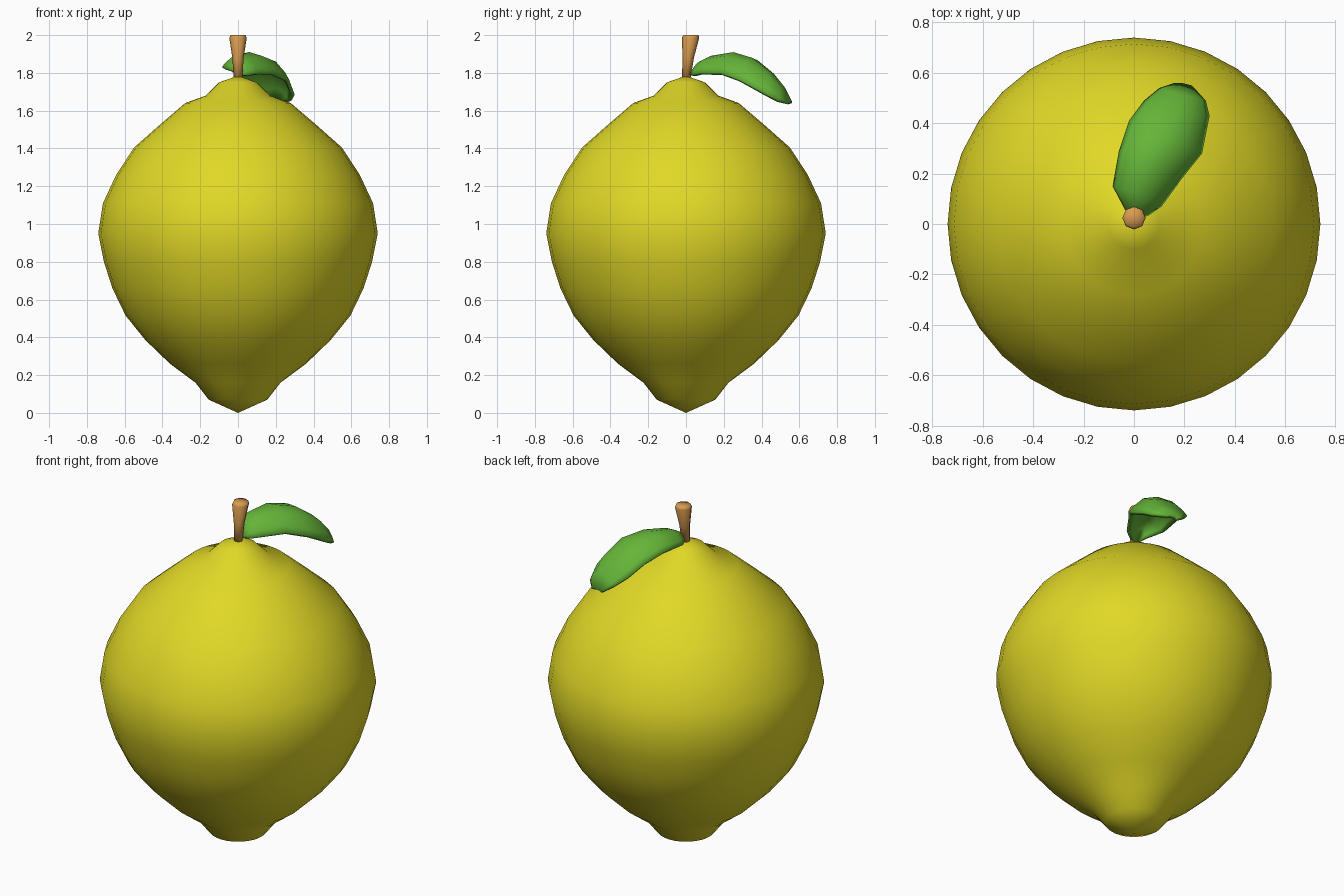
import bpy, math
from mathutils import Vector

if "Cube" in bpy.data.objects:
    bpy.data.objects.remove(bpy.data.objects["Cube"])


def material(name, rgb):
    m = bpy.data.materials.new(name)
    m.diffuse_color = (*rgb, 1)
    m.use_nodes = True
    m.node_tree.nodes["Principled BSDF"].inputs["Base Color"].default_value = m.diffuse_color
    return m


def make(name, verts, faces, mat):
    me = bpy.data.meshes.new(name)
    me.from_pydata(verts, [], faces)
    ob = bpy.data.objects.new(name, me)
    bpy.context.collection.objects.link(ob)
    me.materials.append(mat)
    me.shade_smooth()
    return ob


def loft(name, rings, bottom, top, mat):
    """Skin equal-length rings and close both ends with a centre point."""
    n, k = len(rings[0]), len(rings)
    verts = [v for r in rings for v in r] + [bottom, top]
    faces = [(i*n+j, i*n+(j+1) % n, (i+1)*n+(j+1) % n, (i+1)*n+j)
             for i in range(k-1) for j in range(n)]
    faces += [((j+1) % n, j, k*n) for j in range(n)]
    faces += [((k-1)*n+j, (k-1)*n+(j+1) % n, k*n+1) for j in range(n)]
    return make(name, verts, faces, mat)


def ring(r, z, n, cx=0, cy=0):
    return [(cx+r*math.cos(2*math.pi*j/n), cy+r*math.sin(2*math.pi*j/n), z) for j in range(n)]


yellow = material("lemon yellow", (0.75, 0.69, 0.02))
green = material("leaf green", (0.13, 0.46, 0.04))
brown = material("stem brown", (0.69, 0.33, 0.08))

# Fruit body: lathed profile (radius, height)
profile = [(.155, .07), (.225, .16), (.36, .26), (.49, .385), (.595, .515), (.665, .66),
           (.71, .80), (.74, .95), (.715, 1.11), (.645, 1.26), (.55, 1.405), (.42, 1.52),
           (.28, 1.64), (.17, 1.68), (.10, 1.75)]
loft("fruit", [ring(r, z, 32) for r, z in profile], (0, 0, 0), (0, 0, 1.785), yellow)

# Stem: flared and leaning slightly backwards
stem = loft("stem", [ring(.022, 1.76, 8), ring(.03, 1.88, 8, 0, .012),
                     ring(.046, 1.985, 8, 0, .024), ring(.04, 2.0, 8, 0, .026)],
            (0, 0, 1.76), (0, .026, 2.0), brown)

# Leaf: arched stations of left edge, ridge, right edge
stations = [((-.01, .03, 1.79), (0, .02, 1.80), (.02, .02, 1.79)),
            ((-.035, .055, 1.81), (.01, .08, 1.865), (.06, .035, 1.79)),
            ((-.085, .15, 1.83), (.01, .13, 1.89), (.11, .07, 1.80)),
            ((-.06, .29, 1.83), (.06, .25, 1.91), (.19, .18, 1.80)),
            ((-.02, .41, 1.80), (.13, .35, 1.88), (.27, .28, 1.765)),
            ((.04, .49, 1.73), (.17, .44, 1.81), (.30, .43, 1.685)),
            ((.10, .54, 1.68), (.20, .51, 1.73), (.285, .49, 1.655)),
            ((.16, .56, 1.64), (.19, .56, 1.65), (.23, .55, 1.64))]
steps = (-1, -.85, -.5, 0, .5, .85, 1)
verts = []
for left, ridge, right in stations:
    m = Vector(ridge)
    for t in steps:
        d = Vector(left if t < 0 else right) - m
        verts.append(m + Vector((d.x*abs(t), d.y*abs(t), d.z*abs(t)**2.5)))
n = len(steps)
faces = [(i*n+j, i*n+j+1, (i+1)*n+j+1, (i+1)*n+j)
         for i in range(len(stations)-1) for j in range(n-1)]
leaf = make("leaf", verts, faces, green)
solid = leaf.modifiers.new("thickness", 'SOLIDIFY')
solid.thickness = .02
solid.offset = -1
